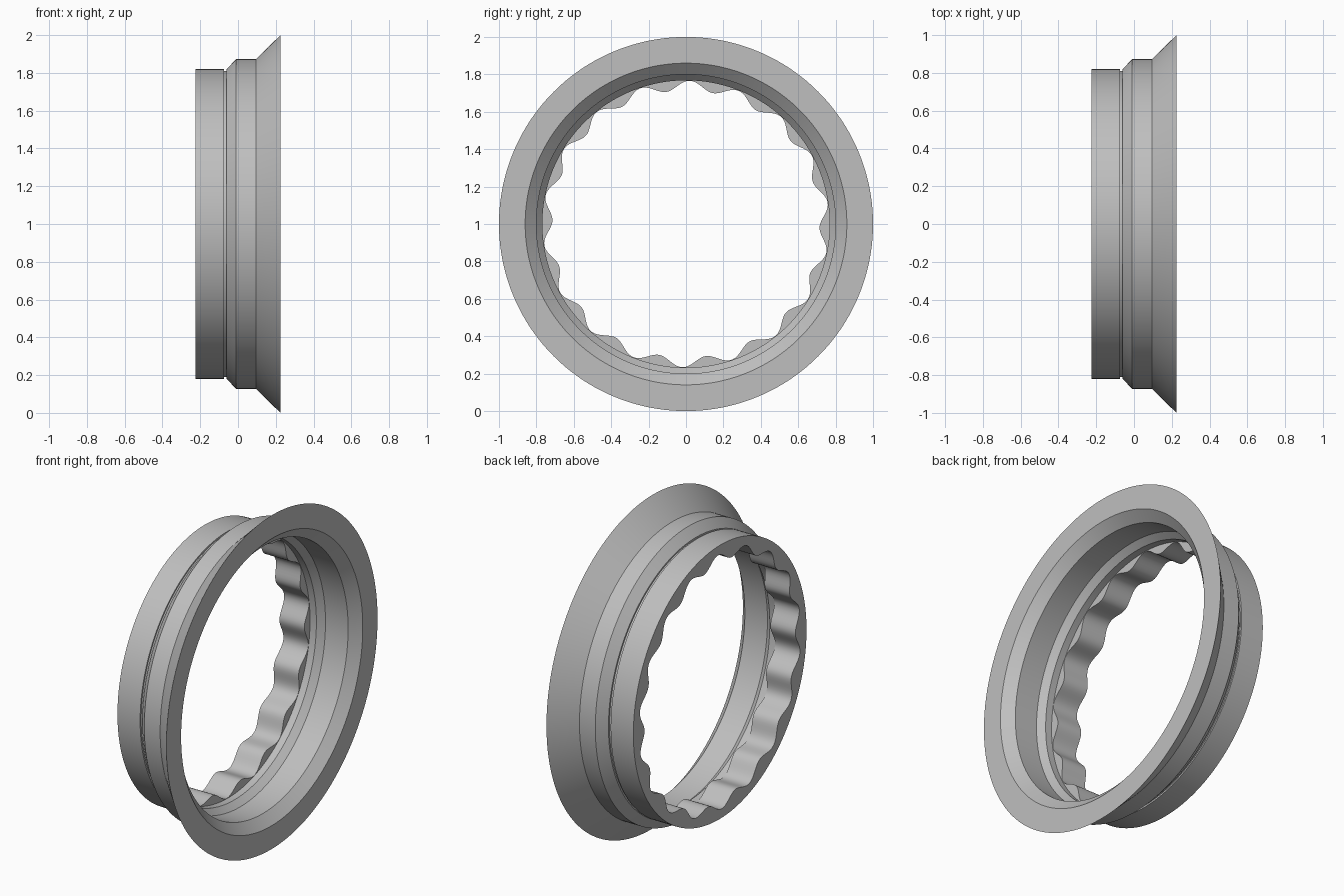
import bpy, bmesh, math

cube = bpy.data.objects.get("Cube")
if cube:
    bpy.data.objects.remove(cube, do_unlink=True)

LOBES = 18
SEGMENTS = LOBES * 16
PHASE = math.radians(-1.5)
WAVE = 0.026

# Plain grey metal
grey = bpy.data.materials.new("grey_metal")
grey.use_nodes = True
colour = (0.52, 0.52, 0.52, 1)
grey.diffuse_color = colour
grey.node_tree.nodes["Principled BSDF"].inputs["Base Color"].default_value = colour

# Closed section: position on the axis, radius, wave height
section = [
    (-0.225, 0.82, 0), (-0.075, 0.82, 0),      # clamping sleeve
    (-0.075, 0.81, 0), (-0.06, 0.81, 0),       # groove
    (-0.06, 0.82, 0), (-0.01, 0.873, 0),       # shoulder
    (0.095, 0.873, 0), (0.225, 1.0, 0),        # collar and flared lip
    (0.225, 0.86, 0), (0.17, 0.80, 0),         # flat face and mouth chamfer
    (0.02, 0.80, 0), (-0.018, 0.768, 0),       # bore and inner chamfer
    (-0.06, 0.768, 0),
    (-0.06, 0.74, WAVE), (-0.225, 0.74, WAVE), # scalloped grip
]


def revolve(name, points):
    """Sweep a closed section round the x axis, with lobes where asked."""
    bm = bmesh.new()
    rings = []
    for i in range(SEGMENTS):
        a = math.tau * i / SEGMENTS
        ring = []
        for x, radius, wave in points:
            r = radius - wave * math.cos(LOBES * (a - PHASE))
            ring.append(bm.verts.new((x, r * math.cos(a), 1 + r * math.sin(a))))
        rings.append(ring)
    n = len(points)
    for i, ring in enumerate(rings):
        following = rings[(i + 1) % SEGMENTS]
        for j in range(n):
            k = (j + 1) % n
            bm.faces.new((ring[j], ring[k], following[k], following[j]))
    bmesh.ops.recalc_face_normals(bm, faces=bm.faces)
    mesh = bpy.data.meshes.new(name)
    bm.to_mesh(mesh)
    bm.free()
    mesh.materials.append(grey)
    obj = bpy.data.objects.new(name, mesh)
    bpy.context.collection.objects.link(obj)
    return obj


body = revolve("flanged_scalloped_ring", section)
bpy.ops.object.select_all(action='DESELECT')
body.select_set(True)
bpy.context.view_layer.objects.active = body
bpy.ops.object.shade_smooth_by_angle(angle=math.radians(30))
